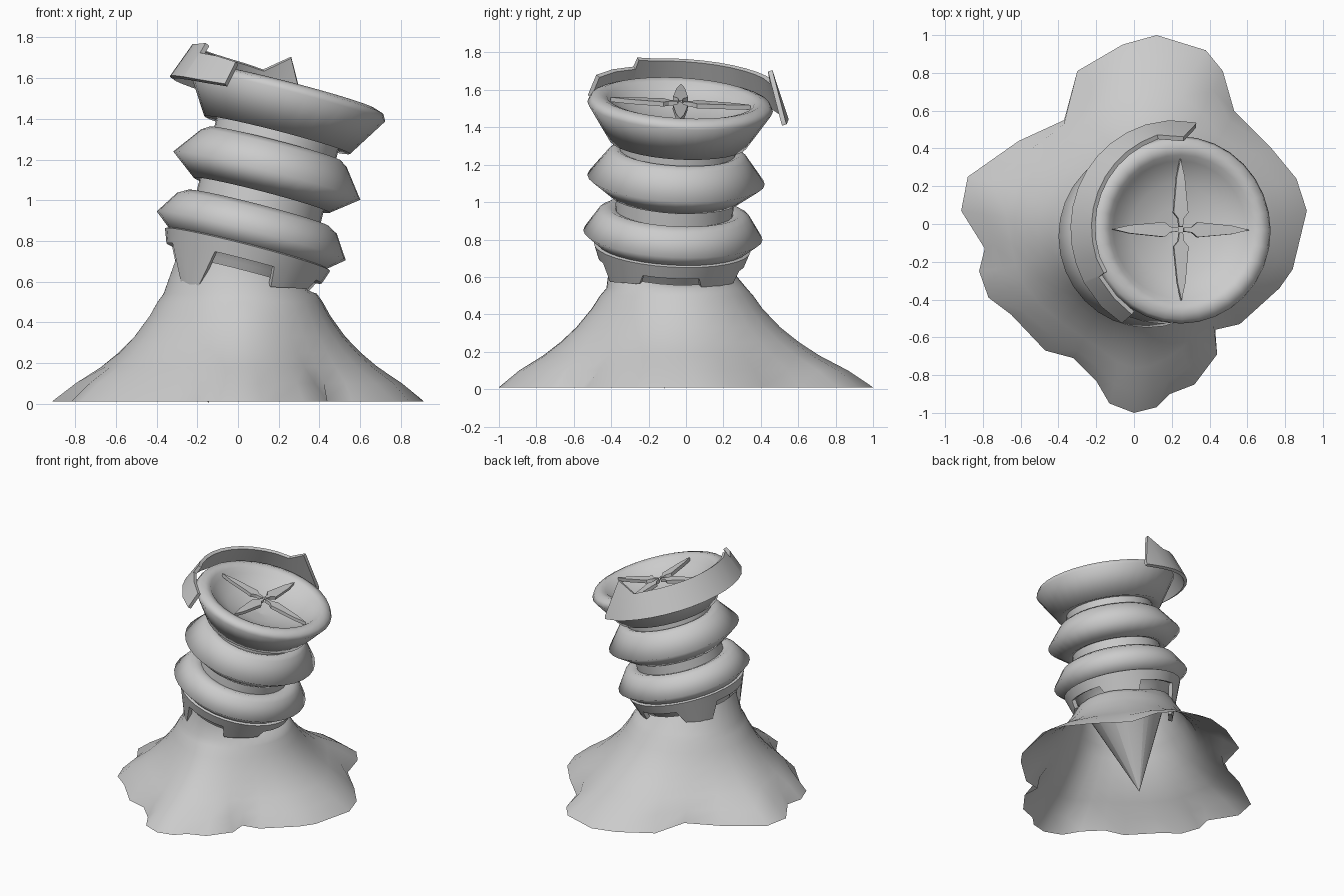
import bpy, bmesh, math
from mathutils import Vector, Matrix

cube = bpy.data.objects.get("Cube")
if cube:
    bpy.data.objects.remove(cube, do_unlink=True)

SIDES = 32
TURN = 2 * math.pi

grey = bpy.data.materials.new("plain grey")
grey.use_nodes = True
shade = (0.6, 0.6, 0.6, 1)
grey.diffuse_color = shade
grey.node_tree.nodes["Principled BSDF"].inputs["Base Color"].default_value = shade

# Leaning frame shared by every part of the tower
axis = Vector((0.25, 0.055, 0.967)).normalized()
lean = Matrix.Translation((0.065, -0.07, 0.825)) @ \
    Vector((0, 0, 1)).rotation_difference(axis).to_matrix().to_4x4()


def polar(r, a, h):
    return Vector((r * math.cos(a), r * math.sin(a), h))


def finish(name, bm, matrix=None, thickness=0, angle=35):
    bmesh.ops.remove_doubles(bm, verts=bm.verts, dist=0.0001)
    bmesh.ops.recalc_face_normals(bm, faces=bm.faces)
    mesh = bpy.data.meshes.new(name)
    bm.to_mesh(mesh)
    bm.free()
    mesh.materials.append(grey)
    ob = bpy.data.objects.new(name, mesh)
    bpy.context.collection.objects.link(ob)
    if matrix:
        ob.matrix_world = matrix
    bpy.ops.object.select_all(action='DESELECT')
    ob.select_set(True)
    bpy.context.view_layer.objects.active = ob
    if thickness:
        solid = ob.modifiers.new("thickness", 'SOLIDIFY')
        solid.thickness = thickness
        solid.offset = -1
        bpy.ops.object.modifier_apply(modifier=solid.name)
    bpy.ops.object.shade_smooth_by_angle(angle=math.radians(angle))


def loft(bm, rows, closed=True):
    """Skin consecutive rows of points with quads."""
    grid = [[bm.verts.new(p) for p in row] for row in rows]
    for low, high in zip(grid, grid[1:]):
        n = len(low)
        for i in range(n if closed else n - 1):
            j = (i + 1) % n
            bm.faces.new((low[i], low[j], high[j], high[i]))


# Bellows tower: pointed root, two ribs, flared cup and its dish
profile = [(0.0005, -0.85), (0.31, -0.16), (0.37, -0.08), (0.40, -0.065),
           (0.48, 0), (0.405, 0.115), (0.36, 0.14), (0.315, 0.127),
           (0.315, 0.215), (0.345, 0.206), (0.475, 0.306), (0.37, 0.445),
           (0.335, 0.468), (0.31, 0.46), (0.31, 0.525), (0.37, 0.512),
           (0.497, 0.71), (0.48, 0.742), (0.435, 0.757), (0.395, 0.745),
           (0.365, 0.71), (0.25, 0.65), (0.12, 0.62), (0.0005, 0.61)]
angles = [TURN * i / SIDES for i in range(SIDES)]
bm = bmesh.new()
loft(bm, [[polar(r, a, h) for a in angles] for r, h in profile])
finish("bellows_tower", bm, lean, angle=95)


# Collar under the lowest rib, with four feet standing on the mound
def collar_radius(h):
    return 0.415 + (h + 0.083) * 0.36


bm = bmesh.new()
loft(bm, [[polar(collar_radius(h), a, h) for a in angles] for h in (-0.07, -0.14)])
for quarter in range(4):
    middle = TURN * (quarter + 0.5) / 4
    taper = 0.62 + 0.3 * math.cos(middle)
    top, foot = [], []
    for k in range(-2, 3):
        a = middle + k * TURN / SIDES
        top.append(polar(collar_radius(-0.14), a, -0.14))
        b = middle + taper * k * TURN / SIDES
        h = -0.28 + 0.095 * math.cos(b)
        foot.append(polar(collar_radius(h), b, h))
    loft(bm, [top, foot], closed=False)
finish("footed_collar", bm, lean, 0.03)

# Curved guard around the back of the cup: angle, lower height, upper height
guard = [(80, 0.67, 0.69), (94, 0.66, 0.93), (107, 0.66, 0.835)]
guard += [(a, 0.66, 0.84) for a in range(118, 208, 10)]
guard += [(208, 0.66, 0.85), (209, 0.66, 0.795), (224, 0.66, 0.795), (238, 0.665, 0.785)]


def guard_point(a, h):
    return polar(0.585 - (h - 0.66) * 0.38, math.radians(a), h)


bm = bmesh.new()
loft(bm, [[guard_point(a, low) for a, low, high in guard],
          [guard_point(a, high) for a, low, high in guard]], closed=False)
finish("cup_guard", bm, lean, 0.025)

# Four-pointed star lying in the dish
half = [(0.015, 0.01), (0.06, 0.015), (0.09, 0.04), (0.28, 0.022)]
outline = half + [(0.375, 0)] + [(x, -y) for x, y in reversed(half)]
bm = bmesh.new()
for quarter in range(4):
    spin = Matrix.Rotation(TURN * quarter / 4, 4, 'Z')
    loft(bm, [[spin @ Vector((x, y, h)) for x, y in outline] for h in (0.715, 0.74)])
    for h in (0.715, 0.74):
        bm.faces.new([bm.verts.new(spin @ Vector((x, y, h))) for x, y in outline])
finish("star_blades", bm, lean, angle=20)

# Hollow mound: lobed ground outline that softens as it rises to a round neck
ground = [(.915, .07), (.86, .24), (.72, .41), (.53, .6), (.47, .81), (.38, .92),
          (.12, 1), (-.06, .95), (-.3, .81), (-.37, .55), (-.61, .44), (-.88, .25),
          (-.915, .07), (-.79, -.13), (-.82, -.25), (-.77, -.39), (-.65, -.48),
          (-.47, -.67), (-.32, -.71), (-.2, -.83), (-.13, -.95), (0, -1),
          (.12, -.97), (.19, -.9), (.32, -.85), (.44, -.69), (.43, -.56),
          (.56, -.53), (.77, -.34), (.84, -.24)]
slope = [(0.01, 1), (0.1, 0.83), (0.18, 0.61), (0.25, 0.45), (0.33, 0.29),
         (0.43, 0.13), (0.5, 0.04), (0.54, -0.03)]
edge = [Vector((x, y, 0)) for x, y in ground]
rows = []
for z, spread in slope:
    row = []
    for p in edge:
        neck = polar(0.39, math.atan2(p.y, p.x), z) + Vector((0.01, -0.05, 0))
        row.append(neck.lerp(Vector((p.x, p.y, z)), spread))
    rows.append(row)
    count = len(edge)
    edge = [edge[i] * 0.6 + (edge[i - 1] + edge[(i + 1) % count]) * 0.2
            for i in range(count)]
# The neck's rim leans with the tower
rows.append([lean @ polar(0.33, math.atan2(p.y, p.x), -0.19) for p in edge])
bm = bmesh.new()
loft(bm, rows)
finish("hollow_mound", bm, angle=80)
